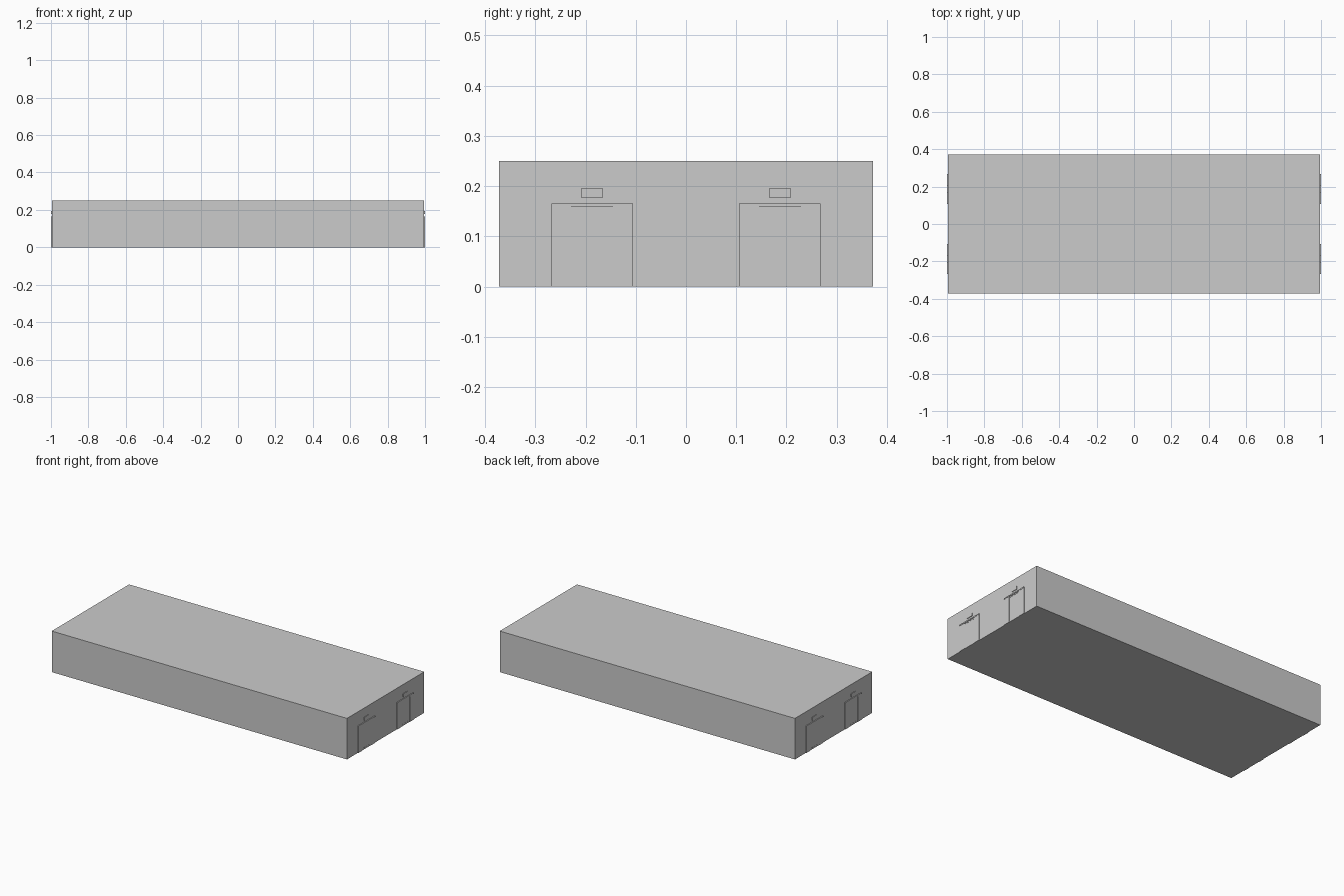
import bpy

if "Cube" in bpy.data.objects:
    bpy.data.objects.remove(bpy.data.objects["Cube"])

X, Y, H, T = 0.995, 0.372, 0.25, 0.004   # half length, half width, height, wall thickness


def box(name, x0, x1, y0, y1, z0, z1):
    bpy.ops.mesh.primitive_cube_add(size=1, location=((x0 + x1) / 2, (y0 + y1) / 2, (z0 + z1) / 2))
    ob = bpy.context.object
    ob.name = ob.data.name = name
    ob.scale = (abs(x1 - x0), abs(y1 - y0), abs(z1 - z0))
    bpy.ops.object.transform_apply(location=False, rotation=False, scale=True)
    return ob


# floor and ceiling slabs
box("floor", -X, X, -Y, Y, 0, T)
box("ceiling", -X, X, -Y, Y, H - T, H)

# long walls, made of side-by-side panels
seams = [-X, -0.75, -0.25, 0.25, 0.75, X]
for side, s in (("front", -1), ("back", 1)):
    ys = sorted((s * Y, s * (Y - T)))
    for a, b in zip(seams, seams[1:]):
        box(side + "_wall_panel", a, b, ys[0], ys[1], T, H - T)


# one doorway on an end wall: s is the end (+1 / -1), c the door centre in y
def doorway(s, c):
    def part(name, depth, y0, y1, z0, z1):
        xs = sorted((s * (X - T / 2), s * depth))
        box(name, xs[0], xs[1], c + y0, c + y1, z0, z1)

    part("door_header", 1.0, -0.081, 0.081, 0.158, 0.165)
    for m in (-1, 1):
        a, b = sorted((m * 0.081, m * 0.042))
        part("door_side_panel", 0.9985, a, b, 0.0, 0.158)
        a, b = sorted((m * 0.042, m * 0.036))
        part("door_jamb", 0.9965, a, b, 0.0, 0.158)
    part("door_head_jamb", 0.9965, -0.036, 0.036, 0.152, 0.158)
    part("door_sill", 0.9965, -0.036, 0.036, 0.0, 0.01)
    part("door_leaf", 0.9955, -0.036, 0.036, 0.01, 0.152)
    part("sign_plate", 0.9985, -0.022, 0.022, 0.177, 0.195)


# end walls with two doorways each
for s in (-1, 1):
    xs = sorted((s * X, s * (X - T)))
    box("end_wall", xs[0], xs[1], -Y + T, Y - T, T, H - T)
    for c in (-0.187, 0.187):
        doorway(s, c)
